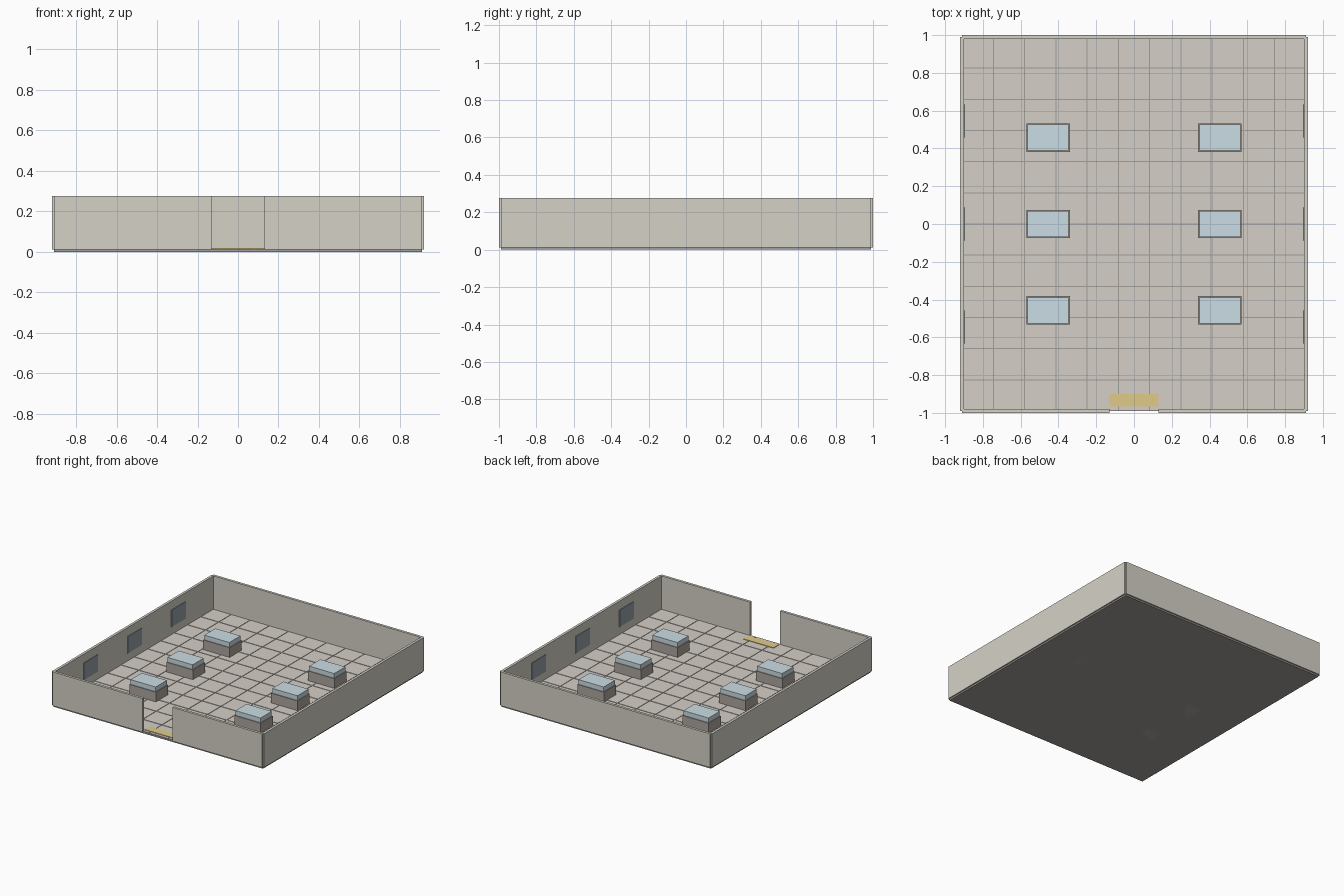
import bpy

if "Cube" in bpy.data.objects:
    bpy.data.objects.remove(bpy.data.objects["Cube"])


def material(name, r, g, b):
    m = bpy.data.materials.new(name)
    m.diffuse_color = (r, g, b, 1)
    m.use_nodes = True
    m.node_tree.nodes["Principled BSDF"].inputs["Base Color"].default_value = m.diffuse_color
    return m


STONE = material("wall_stone", 0.66, 0.64, 0.57)
GROUT = material("grout", 0.36, 0.35, 0.33)
TILE = material("tile", 0.66, 0.62, 0.57)
BASE = material("plinth", 0.42, 0.38, 0.34)
GLASS = material("glass", 0.60, 0.72, 0.78)
PANEL = material("panel", 0.30, 0.36, 0.39)
MAT = material("mat", 0.75, 0.60, 0.25)


def box(name, x, y, z, mat):
    """Box from (min, max) ranges on each axis."""
    lo, hi = zip(x, y, z)
    centre = [(a + b) / 2 for a, b in zip(lo, hi)]
    bpy.ops.mesh.primitive_cube_add(size=1, location=centre)
    o = bpy.context.object
    o.name = name
    o.scale = [b - a for a, b in zip(lo, hi)]
    bpy.ops.object.transform_apply(location=False, rotation=False, scale=True)
    o.data.materials.append(mat)
    return o


# Floor slab
W, D, FLOOR, TOP = 0.91, 0.99, 0.012, 0.277
box("floor_slab", (-W, W), (-D, D), (0, FLOOR), GROUT)

# Floor tiles: one thin tile arrayed over the slab
NX, NY, GAP = 11, 12, 0.006
px, py = 2 * W / NX, 2 * D / NY
tiles = box("floor_tiles", (-W + GAP / 2, -W + px - GAP / 2),
            (-D + GAP / 2, -D + py - GAP / 2), (FLOOR - 0.004, FLOOR + 0.003), TILE)
for axis, count, step in ((0, NX, px), (1, NY, py)):
    arr = tiles.modifiers.new("repeat", 'ARRAY')
    arr.count = count
    arr.use_relative_offset = False
    arr.use_constant_offset = True
    offset = [0, 0, 0]
    offset[axis] = step
    arr.constant_offset_displace = offset

# Back wall and entrance mat
T = 0.01
box("back_wall", (-W, W), (D - T, D + T), (FLOOR, TOP), STONE)
box("entrance_mat", (-0.13, 0.13), (-0.965, -0.90), (FLOOR, 0.019), MAT)

for side, s in (("left", -1), ("right", 1)):
    def xr(a, b):
        return tuple(sorted((s * a, s * b)))

    # Side walls and the front wall halves beside the doorway
    box(f"{side}_wall", xr(W - T, W + T), (-D, D), (FLOOR, TOP), STONE)
    box(f"front_wall_{side}", xr(0.13, W), (-D - T, -D + T), (FLOOR, TOP), STONE)

    for i in (-1, 0, 1):
        # Wall panels
        y = 0.545 * i
        box(f"{side}_wall_panel", xr(0.895, 0.902), (y - 0.088, y + 0.088),
            (0.077, 0.209), PANEL)
        # Display cases: plinth with a glass top
        y = 0.457 * i
        box(f"{side}_case_plinth", xr(0.34, 0.57), (y - 0.075, y + 0.075),
            (0, 0.091), BASE)
        box(f"{side}_case_glass", xr(0.346, 0.564), (y - 0.069, y + 0.069),
            (0.091, 0.128), GLASS)
